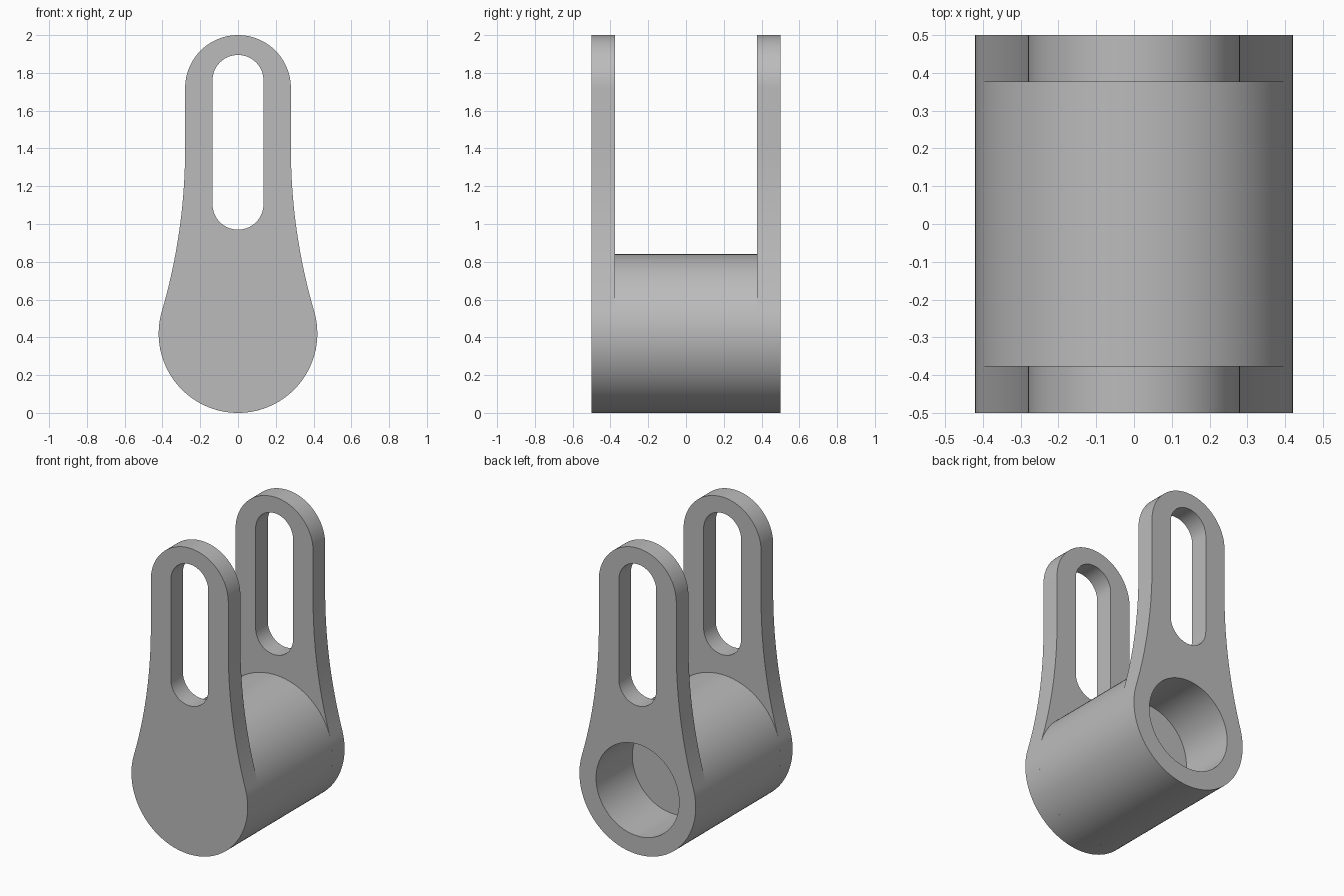
import bpy, bmesh
from math import pi, sin, cos, atan2, radians

if "Cube" in bpy.data.objects:
    bpy.data.objects.remove(bpy.data.objects["Cube"])

BOSS_R, BORE_R, TOP_R, SLOT_R = 0.42, 0.30, 0.28, 0.135
HALF, PLATE, BORE_DEPTH = 0.5, 0.125, 0.375
TOP_Z, WAIST_Z = 2 - TOP_R, 1.4

grey = bpy.data.materials.new("plain grey")
grey.use_nodes = True
colour = (0.5, 0.5, 0.5, 1)
grey.diffuse_color = colour
grey.node_tree.nodes["Principled BSDF"].inputs["Base Color"].default_value = colour


def arc(cx, cz, r, a, b, n):
    return [(cx + r * cos(a + (b - a) * i / n), cz + r * sin(a + (b - a) * i / n))
            for i in range(n + 1)]


def finish(obj):
    obj.data.materials.clear()
    obj.data.materials.append(grey)
    bpy.ops.object.select_all(action='DESELECT')
    obj.select_set(True)
    bpy.context.view_layer.objects.active = obj
    bpy.ops.object.shade_smooth_by_angle(angle=radians(30))


def make_object(name, bm):
    bmesh.ops.remove_doubles(bm, verts=bm.verts, dist=1e-5)
    bmesh.ops.recalc_face_normals(bm, faces=bm.faces)
    mesh = bpy.data.meshes.new(name)
    bm.to_mesh(mesh)
    bm.free()
    obj = bpy.data.objects.new(name, mesh)
    bpy.context.collection.objects.link(obj)
    finish(obj)


def plate(name, y, loops):
    """Fill an outline with holes and extrude it along y."""
    bm = bmesh.new()
    edges = []
    for loop in loops:
        verts = [bm.verts.new((x, y, z)) for x, z in loop]
        edges += [bm.edges.new((v, verts[i - 1])) for i, v in enumerate(verts)]
    bmesh.ops.triangle_fill(bm, edges=edges, use_beauty=True, normal=(0, -1, 0))
    ext = bmesh.ops.extrude_face_region(bm, geom=bm.faces[:], use_keep_orig=True)
    moved = [v for v in ext["geom"] if isinstance(v, bmesh.types.BMVert)]
    bmesh.ops.translate(bm, verts=moved, vec=(0, PLATE, 0))
    make_object(name, bm)


# Outline: round boss, concave flanks tangent to it, rounded top
rise = WAIST_Z - BOSS_R
flank_r = (rise ** 2 + TOP_R ** 2 - BOSS_R ** 2) / (2 * (BOSS_R - TOP_R))
flank_x = TOP_R + flank_r
lean = atan2(rise, flank_x)
right = arc(flank_x, WAIST_Z, flank_r, pi + lean, pi, 20)
left = [(-x, z) for x, z in reversed(right)]
boss = arc(0, BOSS_R, BOSS_R, pi - lean, 2 * pi + lean, 80)
outline = right + arc(0, TOP_Z, TOP_R, 0, pi, 48) + left + boss[1:-1]

slot = arc(0, 1.76, SLOT_R, 0, pi, 32) + arc(0, 1.105, SLOT_R, pi, 2 * pi, 32)
bore = arc(0, BOSS_R, BORE_R, 0, 2 * pi, 96)[:-1]

plate("front_plate", -HALF, [outline, slot])
plate("back_plate", HALF - PLATE, [outline, slot, bore])

# Barrel between the plates, with a blind bore entering from the back
inner = HALF - PLATE
profile = [(0, -inner), (BOSS_R, -inner), (BOSS_R, inner), (BORE_R, inner),
           (BORE_R, HALF - BORE_DEPTH), (0, HALF - BORE_DEPTH)]
bm = bmesh.new()
verts = [bm.verts.new((r, y, BOSS_R)) for r, y in profile]
edges = [bm.edges.new(pair) for pair in zip(verts, verts[1:])]
bmesh.ops.spin(bm, geom=verts + edges, cent=(0, 0, BOSS_R), axis=(0, 1, 0),
               angle=2 * pi, steps=96, use_merge=True)
make_object("barrel", bm)
